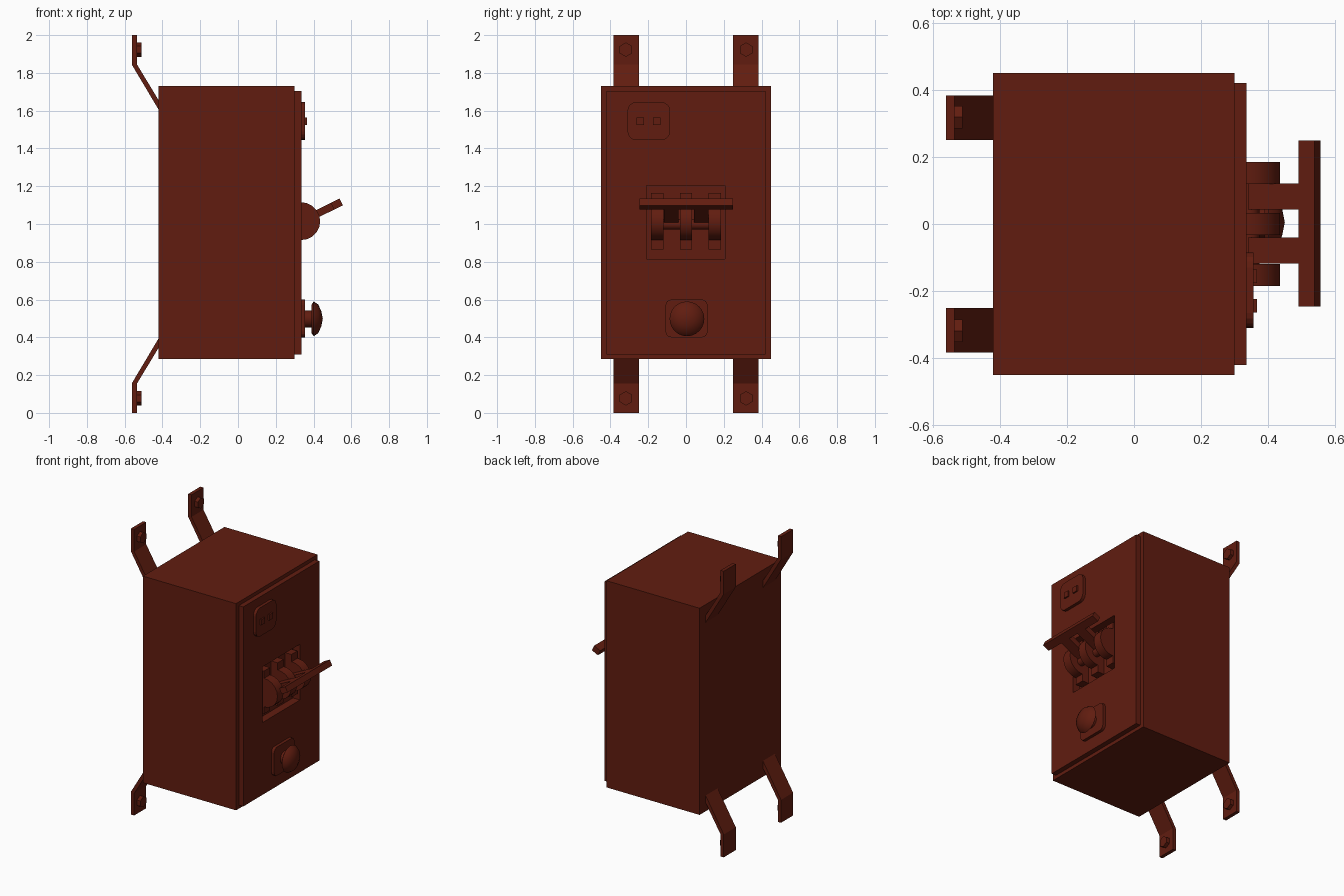
import bpy, bmesh, math
from mathutils import Vector

if "Cube" in bpy.data.objects:
    bpy.data.objects.remove(bpy.data.objects["Cube"])

paint = bpy.data.materials.new("red_brown_paint")
paint.diffuse_color = (0.12, 0.012, 0.005, 1)
paint.use_nodes = True
paint.node_tree.nodes["Principled BSDF"].inputs["Base Color"].default_value = paint.diffuse_color


def finish(name, bm, smooth=False):
    bmesh.ops.remove_doubles(bm, verts=bm.verts, dist=1e-5)
    bmesh.ops.recalc_face_normals(bm, faces=bm.faces)
    mesh = bpy.data.meshes.new(name)
    bm.to_mesh(mesh)
    bm.free()
    mesh.materials.append(paint)
    ob = bpy.data.objects.new(name, mesh)
    bpy.context.collection.objects.link(ob)
    bpy.ops.object.select_all(action='DESELECT')
    ob.select_set(True)
    bpy.context.view_layer.objects.active = ob
    if smooth:
        bpy.ops.object.shade_smooth_by_angle(angle=math.radians(35))
    return ob


def extrude(name, points, offset):
    bm = bmesh.new()
    face = bm.faces.new([bm.verts.new(p) for p in points])
    res = bmesh.ops.extrude_face_region(bm, geom=[face], use_keep_orig=True)
    moved = [v for v in res["geom"] if isinstance(v, bmesh.types.BMVert)]
    bmesh.ops.translate(bm, verts=moved, vec=offset)
    return finish(name, bm)


def box(name, x0, x1, y0, y1, z0, z1):
    return extrude(name, [(x0, y0, z0), (x0, y1, z0), (x0, y1, z1), (x0, y0, z1)], (x1 - x0, 0, 0))


def side_profile(name, pts, y0, y1):
    return extrude(name, [(x, y0, z) for x, z in pts], (0, y1 - y0, 0))


def lathe(name, profile, centre, axis, segs, smooth=True):
    # profile is (distance along axis, radius)
    bm = bmesh.new()
    a = Vector(axis)
    side = Vector((0, 0, 1))
    c = Vector(centre)
    verts = [bm.verts.new(c + a * t + side * r) for t, r in profile]
    edges = [bm.edges.new(e) for e in zip(verts, verts[1:])]
    bmesh.ops.spin(bm, geom=verts + edges, cent=c, axis=a, angle=math.tau,
                   steps=segs, use_merge=False)
    return finish(name, bm, smooth)


def rounded_plate(name, y, z, w, h, r, x0, x1):
    pts = []
    for k, (sy, sz) in enumerate([(1, 1), (-1, 1), (-1, -1), (1, -1)]):
        for i in range(5):
            t = math.pi / 2 * (k + i / 4)
            pts.append((x0, y + sy * (w / 2 - r) + r * math.cos(t),
                        z + sz * (h / 2 - r) + r * math.sin(t)))
    return extrude(name, pts, (x1 - x0, 0, 0))


# Cabinet and door, with the switch recess cut through both
cabinet = box("cabinet", -0.42, 0.30, -0.45, 0.45, 0.285, 1.73)
door = box("door", 0.30, 0.335, -0.42, 0.42, 0.31, 1.705)
cutter = box("recess_cutter", 0.28, 0.40, -0.21, 0.207, 0.815, 1.205)
for ob in (cabinet, door):
    mod = ob.modifiers.new("recess", 'BOOLEAN')
    mod.operation = 'DIFFERENCE'
    mod.solver = 'EXACT'
    mod.object = cutter
    bpy.context.view_layer.objects.active = ob
    bpy.ops.object.modifier_apply(modifier=mod.name)
bpy.data.objects.remove(cutter)

# Mounting brackets with hex bolts
strap = [(-0.56, 1.0), (-0.535, 1.0), (-0.535, 0.845), (-0.42, 0.655), (-0.42, 0.605), (-0.56, 0.84)]
for vert, sz in (("upper", 1), ("lower", -1)):
    for hand, sy in (("left", -1), ("right", 1)):
        pts = [(x, 1 + sz * z) for x, z in strap]
        side_profile(f"{vert}_{hand}_bracket", pts, sy * 0.25, sy * 0.383)
        lathe(f"{vert}_{hand}_bolt", [(0, 0), (0, 0.038), (0.026, 0.038), (0.026, 0)],
              (-0.536, sy * 0.318, 1 + sz * 0.923), (1, 0, 0), 6, False)

# Switch posts, discs and axle
for i, y in enumerate((-0.152, 0, 0.152)):
    box(f"switch_post_{i}", 0.279, 0.33, y - 0.033, y + 0.033, 0.865, 1.165)
    lathe(f"switch_disc_{i}", [(-0.033, 0), (-0.033, 0.1), (0.033, 0.1), (0.033, 0)],
          (0.335, y, 1.015), (0, 1, 0), 20)
lathe("switch_axle", [(-0.15, 0), (-0.15, 0.028), (0.15, 0.028), (0.15, 0)],
      (0.345, 0, 0.998), (0, 1, 0), 16)

# Handle: two tilted arms and a cross bar
tip = Vector((0.546, 1.117))
along = Vector((math.cos(0.46), math.sin(0.46)))
across = Vector((-along.y, along.x)) * 0.02


def tilted(name, start, end, y0, y1):
    a, b = tip - along * start, tip - along * end
    side_profile(name, [a - across, b - across, b + across, a + across], y0, y1)


tilted("handle_bar", 0.052, 0, -0.245, 0.248)
for hand, y0, y1 in (("left", -0.117, -0.04), ("right", 0.043, 0.12)):
    tilted(f"handle_arm_{hand}", 0.22, 0.05, y0, y1)

# Indicator plate with two square studs
rounded_plate("indicator_plate", -0.197, 1.545, 0.225, 0.2, 0.045, 0.334, 0.356)
for i, y in enumerate((-0.243, -0.155)):
    box(f"indicator_stud_{i}", 0.35, 0.366, y - 0.02, y + 0.02, 1.525, 1.565)

# Push button: plate, stem and mushroom head
rounded_plate("button_plate", 0.003, 0.5, 0.222, 0.2, 0.03, 0.334, 0.356)
lathe("button_stem", [(0, 0), (0, 0.045), (0.045, 0.045), (0.045, 0)],
      (0.35, 0.005, 0.498), (1, 0, 0), 20)
lathe("button_head", [(0, 0), (0, 0.075), (0.012, 0.092), (0.036, 0.076), (0.052, 0.04), (0.06, 0)],
      (0.389, 0.005, 0.498), (1, 0, 0), 24)
